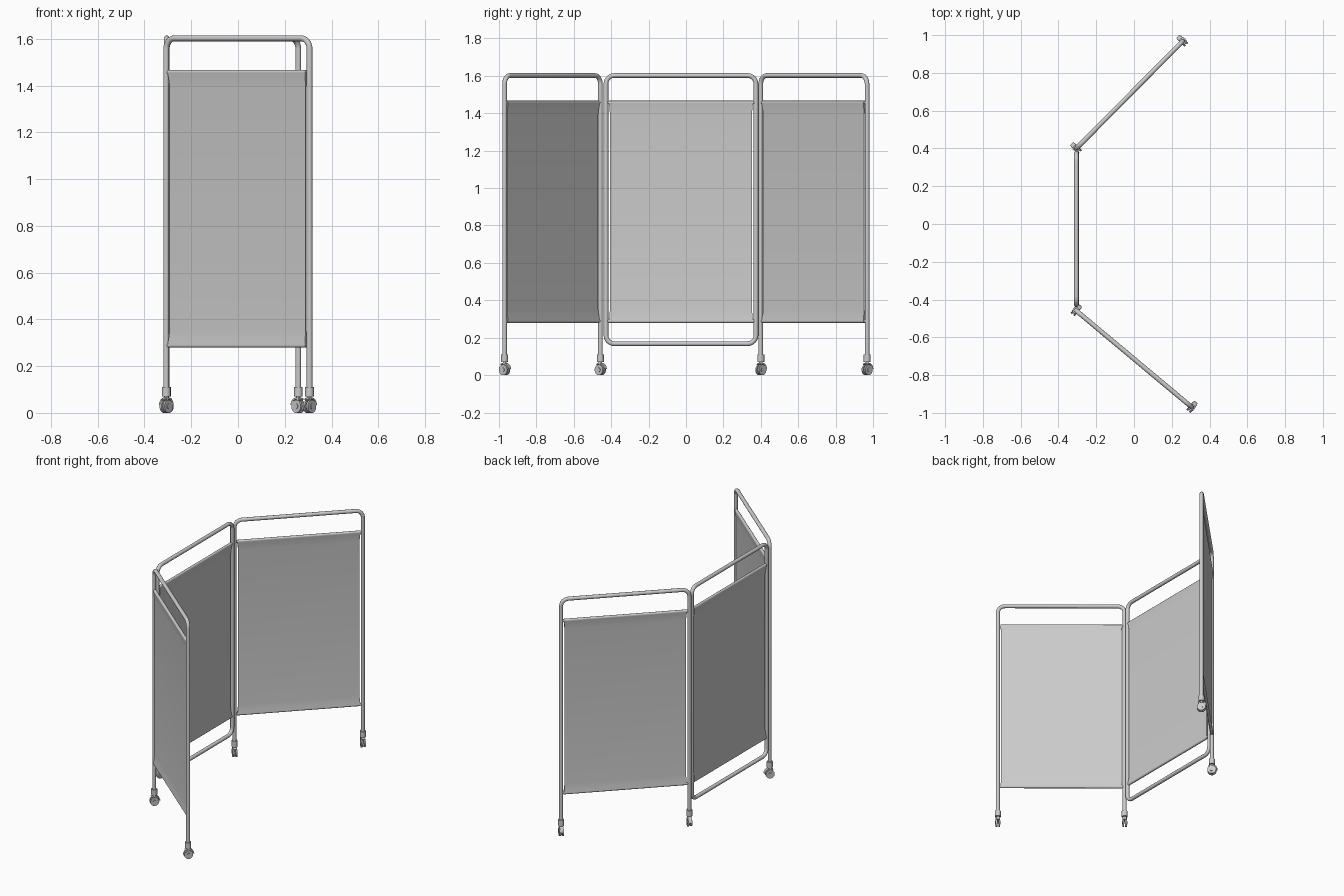
import bpy, bmesh
from math import sin, cos, pi, atan2, radians
from mathutils import Matrix, Vector

if "Cube" in bpy.data.objects:
    bpy.data.objects.remove(bpy.data.objects["Cube"])

TOP, RAIL_HI, RAIL_LO = 1.602, 1.457, 0.289
TUBE, RAIL = 0.0125, 0.008


def finish(name, mesh, mat):
    mesh.transform(mat)
    ob = bpy.data.objects.new(name, mesh)
    bpy.context.collection.objects.link(ob)
    bpy.ops.object.select_all(action='DESELECT')
    ob.select_set(True)
    bpy.context.view_layer.objects.active = ob
    bpy.ops.object.shade_smooth_by_angle(angle=radians(40))
    return ob


def tube(name, pts, r, mat, cyclic=False):
    cu = bpy.data.curves.new(name, 'CURVE')
    cu.dimensions = '3D'
    sp = cu.splines.new('POLY')
    sp.points.add(len(pts) - 1)
    for p, c in zip(sp.points, pts):
        p.co = (*c, 1)
    sp.use_cyclic_u = cyclic
    cu.bevel_depth, cu.bevel_resolution = r, 4
    cu.use_fill_caps = not cyclic
    tmp = bpy.data.objects.new("tmp", cu)
    bpy.context.collection.objects.link(tmp)
    dg = bpy.context.evaluated_depsgraph_get()
    me = bpy.data.meshes.new_from_object(tmp.evaluated_get(dg))
    bpy.data.objects.remove(tmp)
    finish(name, me, mat)


def arc(cx, cz, r, a0, a1, n=8):
    return [(cx + r * cos(radians(a0 + (a1 - a0) * i / n)), 0,
             cz + r * sin(radians(a0 + (a1 - a0) * i / n))) for i in range(n + 1)]


def cyl(bm, r, depth, mat, seg=24):
    bmesh.ops.create_cone(bm, cap_ends=True, segments=seg, radius1=r, radius2=r,
                          depth=depth, matrix=mat)


# fabric sheet: wraps both rails and thins towards the middle
def cloth(name, w, mat):
    rr, bm = RAIL + 0.002, bmesh.new()
    side = [(rr * sin(radians(a)), RAIL_HI + rr * cos(radians(a)), 0.016)
            for a in range(0, 120, 22)]
    side += [(0.006, RAIL_HI - 0.03, 0.019), (0.003, RAIL_HI - 0.06, 0.021)]
    mid = (RAIL_HI + RAIL_LO) / 2
    side += [(y, 2 * mid - z, i) for y, z, i in reversed(side)]
    loop = side + [(-y, z, i) for y, z, i in reversed(side[1:-1])]
    a = [bm.verts.new((i, y, z)) for y, z, i in loop]
    b = [bm.verts.new((w - i, y, z)) for y, z, i in loop]
    n = len(loop)
    for k in range(n):
        bm.faces.new((a[k], a[(k + 1) % n], b[(k + 1) % n], b[k]))
    # end strips join the front and back layers
    m = len(side)
    for e in (a, b):
        for k in range(m - 1):
            quad = [e[k], e[k + 1], e[(n - k - 1) % n], e[(n - k) % n]]
            bm.faces.new(list(dict.fromkeys(quad)))
    bmesh.ops.recalc_face_normals(bm, faces=bm.faces)
    me = bpy.data.meshes.new(name)
    bm.to_mesh(me)
    finish(name, me, mat)


# caster: socket, swivel neck, twin wheels with hubs, curved fender
def caster(name, x, mat):
    bm = bmesh.new()
    T, R = Matrix.Translation, Matrix.Rotation(pi / 2, 4, 'Y')
    cyl(bm, 0.0185, 0.04, T((x, 0, 0.09)))
    cyl(bm, 0.009, 0.03, T((x, 0, 0.057)), 16)
    for s in (-1, 1):
        cyl(bm, 0.028, 0.010, T((x + s * 0.009, 0, 0.028)) @ R, 28)
        cyl(bm, 0.012, 0.004, T((x + s * 0.015, 0, 0.028)) @ R, 16)
    cyl(bm, 0.006, 0.03, T((x, 0, 0.028)) @ R, 12)
    outer = [(y, z) for y, _, z in arc(0, 0.03, 0.036, 5, 125, 10)]
    inner = [(y, z) for y, _, z in arc(0, 0.03, 0.029, 125, 5, 10)]
    ring = [bm.verts.new((x - 0.012, y, z)) for y, z in outer + inner]
    back = [bm.verts.new((x + 0.012, y, z)) for y, z in outer + inner]
    n, new = len(ring), []
    for k in range(n):
        j = (k + 1) % n
        new.append(bm.faces.new((ring[k], ring[j], back[j], back[k])))
    for e in (ring, back):
        for k in range(n // 2 - 1):
            new.append(bm.faces.new((e[k], e[k + 1], e[n - k - 2], e[n - k - 1])))
    bmesh.ops.recalc_face_normals(bm, faces=new)
    me = bpy.data.meshes.new(name)
    bm.to_mesh(me)
    finish(name, me, mat)


def panel(name, p0, p1, closed):
    d = Vector(p1) - Vector(p0)
    w, r = d.length, 0.045
    mat = Matrix.Translation((*p0, 0)) @ Matrix.Rotation(atan2(d.y, d.x), 4, 'Z')
    top = arc(r, TOP - r, r, 180, 90) + arc(w - r, TOP - r, r, 90, 0)
    if closed:
        low = 0.168
        path = top + arc(w - r, low + r, r, 0, -90) + arc(r, low + r, r, 270, 180)
    else:
        path = [(0, 0, 0.075)] + top + [(w, 0, 0.075)]
        caster(name + "_inner_caster", 0, mat)
        caster(name + "_outer_caster", w, mat)
    tube(name + "_frame", path, TUBE, mat, closed)
    tube(name + "_top_rail", [(0, 0, RAIL_HI), (w, 0, RAIL_HI)], RAIL, mat)
    tube(name + "_bottom_rail", [(0, 0, RAIL_LO), (w, 0, RAIL_LO)], RAIL, mat)
    cloth(name + "_fabric", w, mat)


# centre panel and two angled wings
panel("centre_panel", (-0.305, -0.428), (-0.305, 0.374), True)
panel("rear_wing", (-0.305, 0.40), (0.258, 0.968), False)
panel("front_wing", (-0.307, -0.458), (0.306, -0.970), False)
